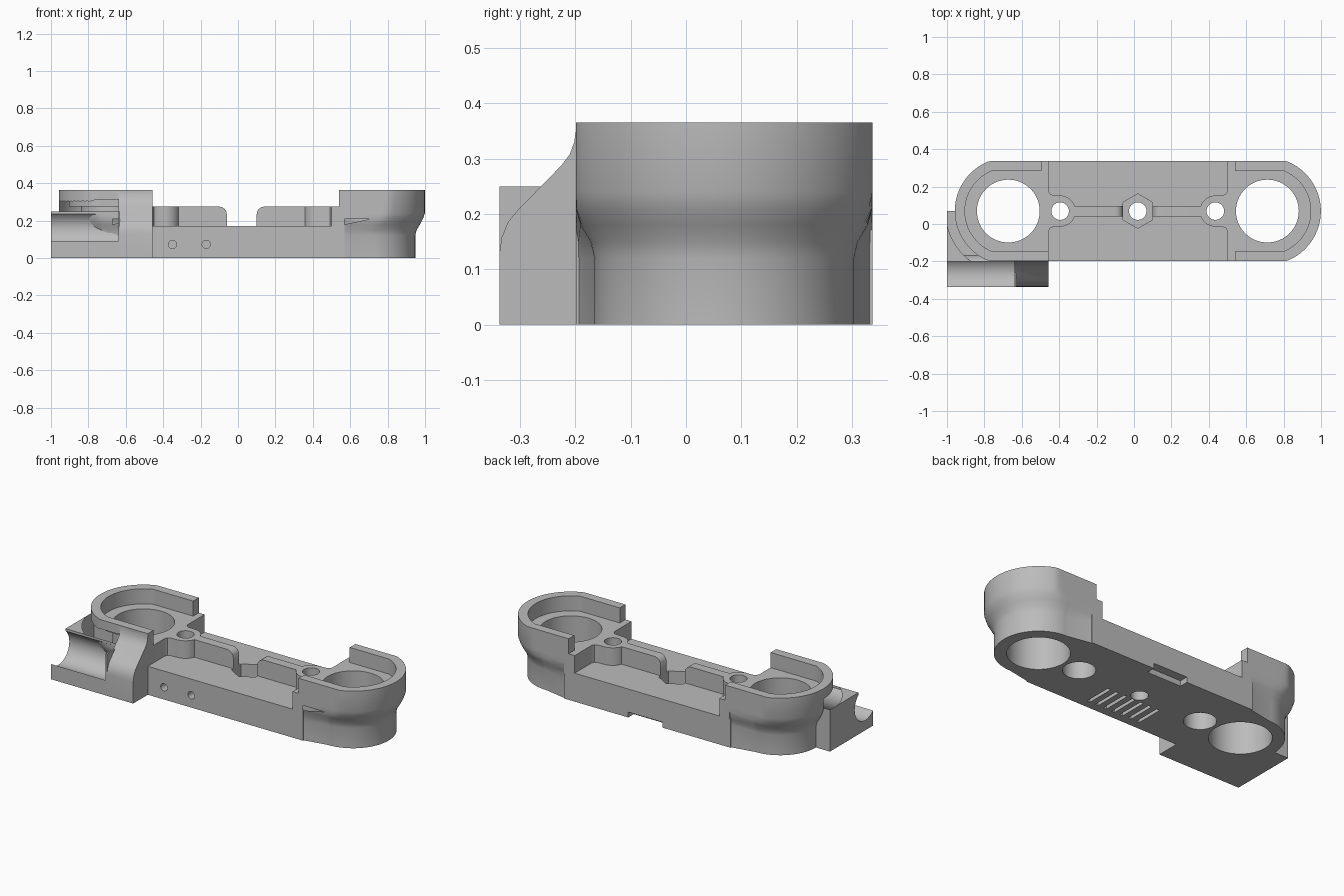
import bpy, bmesh
from math import sin, cos, pi, radians

cube = bpy.data.objects.get("Cube")
if cube:
    bpy.data.objects.remove(cube)

CY, HALF = 0.069, 0.268          # centre line and half width of the body
TOP, DECK, FLOOR = 0.365, 0.275, 0.17

grey = bpy.data.materials.new("light_grey")
grey.use_nodes = True
grey.diffuse_color = (0.5, 0.5, 0.5, 1)
grey.node_tree.nodes["Principled BSDF"].inputs["Base Color"].default_value = (0.5, 0.5, 0.5, 1)


def loft(name, rings):
    """Closed solid through rings with equal point counts."""
    bm = bmesh.new()
    loops = [[bm.verts.new(p) for p in ring] for ring in rings]
    n = len(loops[0])
    for a, b in zip(loops, loops[1:]):
        for i in range(n):
            j = (i + 1) % n
            bm.faces.new((a[i], a[j], b[j], b[i]))
    bm.faces.new(loops[0][::-1])
    bm.faces.new(loops[-1])
    bmesh.ops.recalc_face_normals(bm, faces=bm.faces)
    mesh = bpy.data.meshes.new(name)
    bm.to_mesh(mesh)
    bm.free()
    mesh.materials.append(grey)
    obj = bpy.data.objects.new(name, mesh)
    bpy.context.collection.objects.link(obj)
    return obj


def prism(name, pts, lo, hi, axis="z"):
    place = {"x": lambda u, v, w: (w, u, v),
             "y": lambda u, v, w: (u, w, v),
             "z": lambda u, v, w: (u, v, w)}[axis]
    return loft(name, [[place(u, v, w) for u, v in pts] for w in (lo, hi)])


def box(name, x0, x1, y0, y1, z0, z1):
    return prism(name, [(x0, y0), (x1, y0), (x1, y1), (x0, y1)], z0, z1)


def circle(u, v, r, n=48, start=0.0):
    return [(u + r * cos(start + 2 * pi * i / n), v + r * sin(start + 2 * pi * i / n)) for i in range(n)]


def d_shape(cx, side, r, inner, half):
    """Rounded end with straight sides running to the inner x."""
    pts = [(inner, CY - half)]
    for i in range(49):
        a = -pi / 2 + pi * i / 48
        pts.append((cx + side * r * cos(a), CY + max(-half, min(half, r * sin(a)))))
    return pts + [(inner, CY + half)]


def combine(target, part, operation):
    mod = target.modifiers.new(operation.lower(), "BOOLEAN")
    mod.operation, mod.object, mod.solver = operation, part, "EXACT"
    bpy.context.view_layer.objects.active = target
    bpy.ops.object.modifier_apply(modifier=mod.name)
    bpy.data.objects.remove(part)


body = box("lamp_bar_body", -0.53, 0.57, CY - HALF, CY + HALF, 0, FLOOR)
add, cut = [], []

# Flared ends: side, socket centre, wall end, deck edge, screw boss centre
ends = [(-1, -0.672, -0.495, -0.457, -0.395), (1, 0.713, 0.54, 0.5, 0.435)]
flare = [(0, 0.235), (0.12, 0.235), (0.15, 0.242), (0.18, 0.26), (0.21, 0.276), (0.24, 0.286), (TOP, 0.286)]
for side, cx, wall, deck, boss in ends:
    add.append(loft("flared_end", [[(x, y, z) for x, y in d_shape(cx, side, r, wall, HALF)] for z, r in flare]))
    add.append(box("deck", min(deck, wall + side * 0.03), max(deck, wall + side * 0.03),
                   CY - HALF, CY + HALF, 0.05, DECK))
    # Open tray above the deck, and the socket hole through it
    cut.append(prism("tray", d_shape(cx, side, 0.232, side * 0.3, 0.215), DECK, 0.5))
    cut.append(prism("socket", circle(cx, CY, 0.168, 64), -0.1, 0.5))
    # Screw boss with a flared web joining the deck
    add.append(prism("boss", circle(boss, CY, 0.083), 0.1, DECK))
    web = [(boss, 0.083), (deck - side * 0.025, 0.085), (deck - side * 0.008, 0.092),
           (deck, 0.108), (deck + side * 0.02, 0.108)]
    add.append(prism("boss_web", [(x, CY + w) for x, w in web] + [(x, CY - w) for x, w in web[::-1]], 0.1, DECK))
    cut.append(prism("screw_hole", circle(boss, CY, 0.047, 32), -0.1, 0.5))
    cut.append(prism("counterbore", circle(boss, CY, 0.088), -0.1, 0.12))
    # Centre rib with a rounded inner corner
    tip = 0.02 + side * 0.06
    arc = [(0.02 + side * (0.122 - 0.042 * cos(a)), 0.235 + 0.04 * sin(a))
           for a in [radians(15 * i) for i in range(7)]]
    rib = [(boss, 0.1), (tip, 0.1), (tip, 0.2)] + arc + [(boss, DECK)]
    add.append(prism("rib", rib, CY - 0.028, CY + 0.028, "y"))

# Longer front wall of the right-hand tray
add.append(box("front_wall", -0.6, -0.457, CY - HALF, -0.146, 0.05, TOP))

# Side bracket: sloped buttress and a cradle with a round groove
slope = [(-0.16, 0), (-0.337, 0), (-0.337, 0.13), (-0.333, 0.158), (-0.322, 0.185), (-0.305, 0.206),
         (-0.225, 0.288), (-0.21, 0.308), (-0.202, 0.33), (-0.199, 0.35), (-0.16, 0.35)]
cradle = box("cradle", -1, -0.63, -0.337, CY, 0, 0.25)
clear = box("cradle_front", -1.2, -0.64, -0.5, -0.2, 0.16, 0.5)
combine(cradle, clear, "DIFFERENCE")
groove = prism("groove", circle(-0.265, 0.16, 0.1, 64), -1.2, -0.64, "x")
combine(cradle, groove, "DIFFERENCE")
fillet = loft("fillet", [[(x, y, z) for x, y in circle(-0.672, CY, r, 64)]
                         for z, r in [(0.2, 0.335), (0.25, 0.335), (0.26, 0.312), (0.28, 0.294), (0.31, 0.284)]])
combine(fillet, box("fillet_limit", -1, -0.64, -0.2, CY, 0.24, 0.4), "INTERSECT")
add += [cradle, fillet, prism("buttress", slope, -0.64, -0.457, "x")]

# Nut recess and centre hole
cut.append(prism("nut_recess", circle(0.02, CY, 0.092, 6, pi / 2), 0.09, 0.5))
cut.append(prism("centre_hole", circle(0.02, CY, 0.047, 32), -0.1, 0.5))
# Small front holes, underside vents and rear notch
for x in (-0.35, -0.17):
    cut.append(prism("front_hole", circle(x, 0.073, 0.022, 24), -0.4, -0.1, "y"))
for i in range(7):
    x = 0.018 + (i - 3) * 0.056
    cut.append(box("vent", x - 0.01, x + 0.01, -0.15, 0.02, -0.1, 0.03))
cut.append(box("rear_notch", -0.08, 0.146, 0.285, 0.4, -0.1, 0.032))

for part in add:
    combine(body, part, "UNION")
for part in cut:
    combine(body, part, "DIFFERENCE")

bpy.ops.object.select_all(action="DESELECT")
body.select_set(True)
bpy.context.view_layer.objects.active = body
bpy.ops.object.shade_smooth_by_angle(angle=radians(30))
